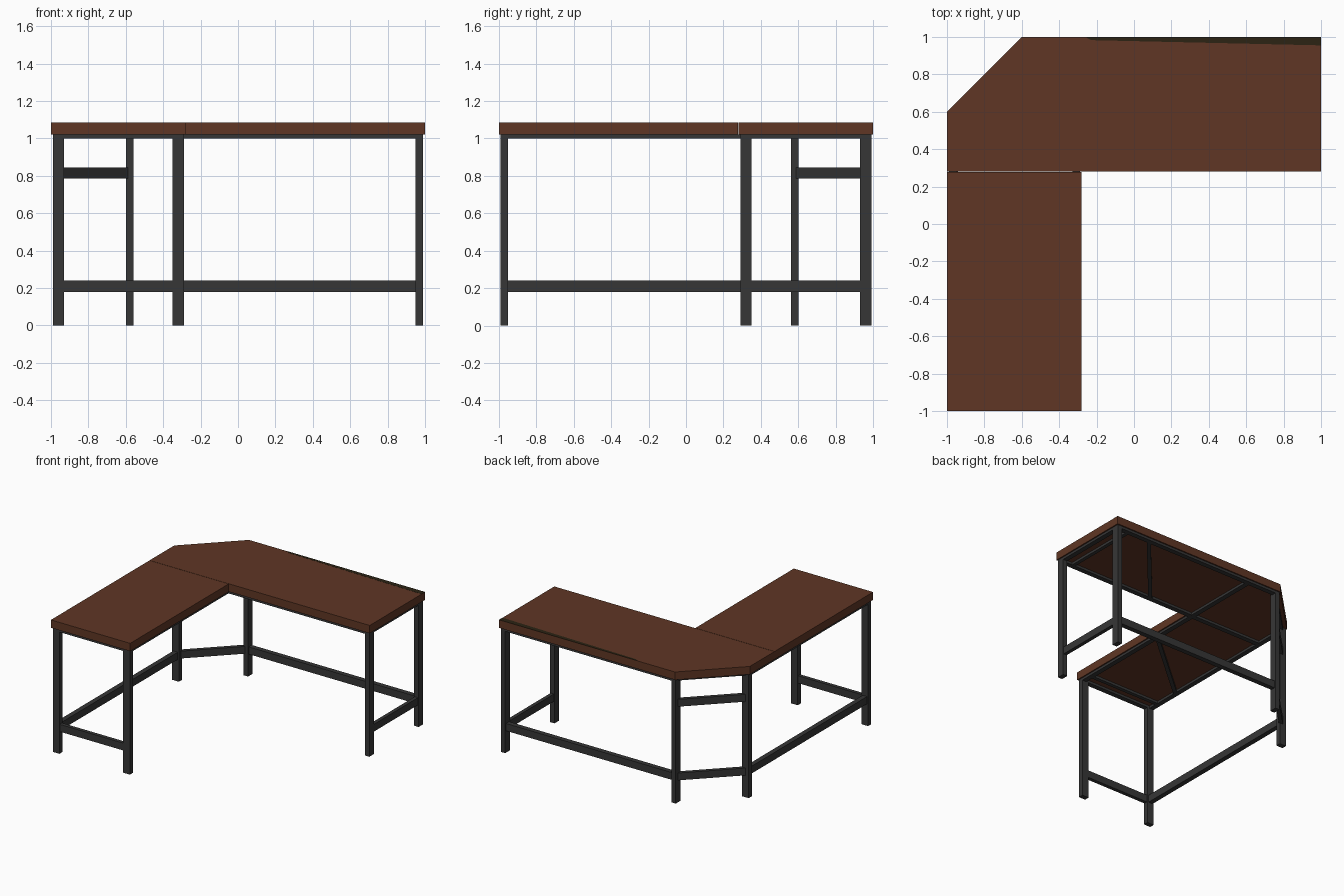
import bpy
import bmesh
from mathutils import Vector

cube = bpy.data.objects.get("Cube")
if cube:
    bpy.data.objects.remove(cube)


def make_material(name, color):
    mat = bpy.data.materials.new(name)
    mat.use_nodes = True
    mat.diffuse_color = color
    mat.node_tree.nodes["Principled BSDF"].inputs["Base Color"].default_value = color
    return mat


WOOD = make_material("brown wood", (0.115, 0.037, 0.018, 1))
STAIN = make_material("dark edge stain", (0.025, 0.017, 0.007, 1))
METAL = make_material("charcoal metal", (0.037, 0.037, 0.037, 1))


def prism(name, outline, z0, z1, mat):
    """Extrude a flat outline from z0 up to z1."""
    bm = bmesh.new()
    base = bm.faces.new([bm.verts.new((x, y, z0)) for x, y in outline])
    top = bmesh.ops.extrude_face_region(bm, geom=[base])["geom"]
    verts = [v for v in top if isinstance(v, bmesh.types.BMVert)]
    bmesh.ops.translate(bm, vec=(0, 0, z1 - z0), verts=verts)
    bmesh.ops.recalc_face_normals(bm, faces=bm.faces)
    mesh = bpy.data.meshes.new(name)
    bm.to_mesh(mesh)
    bm.free()
    mesh.materials.append(mat)
    obj = bpy.data.objects.new(name, mesh)
    bpy.context.collection.objects.link(obj)
    return obj


def bar(name, start, end, width, z0, z1):
    """Straight metal bar of rectangular section between two plan points."""
    a, b = Vector(start), Vector(end)
    d = (b - a).normalized()
    n = Vector((-d.y, d.x)) * width / 2
    prism(name, [a + n, a - n, b - n, b + n], z0, z1, METAL)


def swap(p):
    """Reflect a plan point across the desk's diagonal."""
    return (-p[1], -p[0])


def same(p):
    return p


# Desktop boards
TOP, UNDER, FRAME = 1.085, 1.02, 1.0
prism("corner_desktop", [(-1, 0.281), (1, 0.281), (1, 1), (-0.6, 1), (-1, 0.6)],
      UNDER, TOP, WOOD)
prism("side_desktop", [(-1, -1), (-0.28, -1), (-0.28, 0.278), (-1, 0.278)],
      UNDER, TOP, WOOD)
prism("back_edge_stain", [(-0.26, 1), (-0.23, 0.983), (1, 0.955), (1, 1)],
      TOP, TOP + 0.001, STAIN)

# The two wings share one frame layout, reflected across the diagonal
LOW, HIGH = 0.18, 0.24
for side, m in (("back", same), ("side", swap)):
    # Legs: outer end pair and one at the cut corner
    for part, x, y in (("inner_leg", 0.97, 0.32), ("outer_leg", 0.97, 0.96),
                       ("corner_leg", -0.58, 0.96)):
        bar(f"{side}_{part}", m((x, y - 0.03)), m((x, y + 0.03)), 0.04, 0, UNDER)

    # Lower stretchers
    bar(f"{side}_long_stretcher", m((-0.57, 0.96)), m((0.96, 0.96)), 0.04, LOW, HIGH)
    bar(f"{side}_end_stretcher", m((0.97, 0.34)), m((0.97, 0.94)), 0.03, LOW, HIGH)

    # Frame under the desktop
    bar(f"{side}_outer_frame", m((-0.6, 0.97)), m((0.98, 0.97)), 0.04, FRAME, UNDER)
    bar(f"{side}_inner_frame", m((-0.98, 0.31)), m((0.98, 0.31)), 0.04, FRAME, UNDER)
    bar(f"{side}_end_frame", m((0.97, 0.3)), m((0.97, 0.98)), 0.04, FRAME, UNDER)
    bar(f"{side}_cross_bar", m((0.87, 0.31)), m((0.87, 0.97)), 0.03, FRAME, UNDER)
    bar(f"{side}_diagonal_brace", m((0.1, 0.31)), m((0.66, 0.96)), 0.03, FRAME, UNDER)

# Bars across the cut corner
for part, z0, z1 in (("lower", LOW, HIGH), ("upper", 0.785, 0.845),
                     ("frame", FRAME, UNDER)):
    bar(f"corner_{part}_bar", (-0.96, 0.58), (-0.58, 0.96), 0.03, z0, z1)
